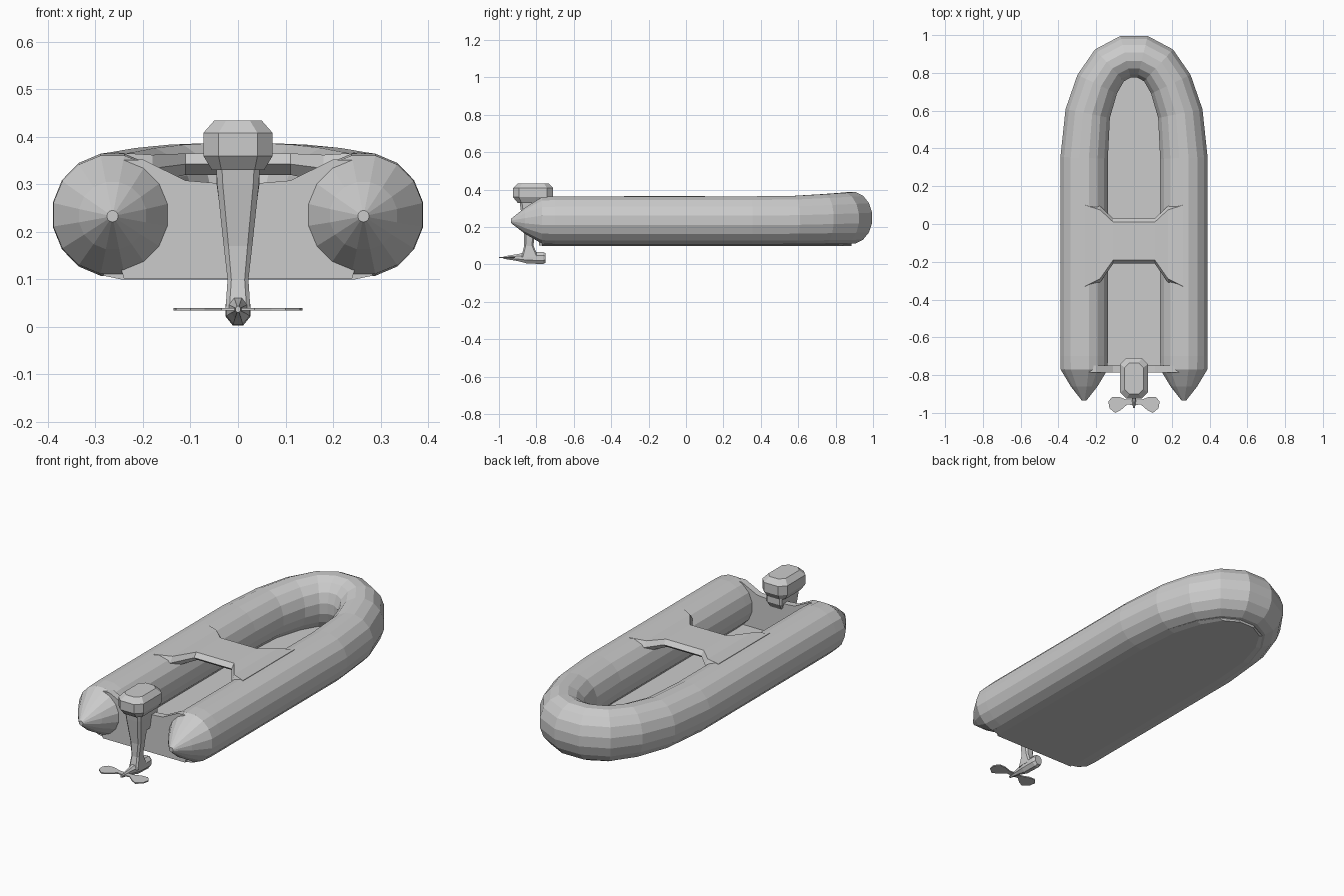
import bpy, bmesh, math
from mathutils import Vector

cube = bpy.data.objects.get("Cube")
if cube:
    bpy.data.objects.remove(cube, do_unlink=True)


def loft(name, rings):
    """Skin a list of equal-length point rings and cap both ends."""
    bm = bmesh.new()
    rows = [[bm.verts.new(p) for p in ring] for ring in rings]
    n = len(rows[0])
    for a, b in zip(rows, rows[1:]):
        for i in range(n):
            j = (i + 1) % n
            bm.faces.new((a[i], a[j], b[j], b[i]))
    bm.faces.new(rows[0][::-1])
    bm.faces.new(rows[-1])
    bmesh.ops.recalc_face_normals(bm, faces=bm.faces)
    mesh = bpy.data.meshes.new(name)
    bm.to_mesh(mesh)
    bm.free()
    obj = bpy.data.objects.new(name, mesh)
    bpy.context.collection.objects.link(obj)
    return obj


def mirrored(half):
    """Complete a half outline with its mirror image across x = 0."""
    return half + [(-p[0], *p[1:]) for p in reversed(half)]


def chamfered(hx, y0, y1, z, c):
    """Horizontal rectangle with cut corners."""
    half = [(hx - c, y0), (hx, y0 + c), (hx, y1 - c), (hx - c, y1)]
    return [(x, y, z) for x, y in mirrored(half)]


# Inflated hull: x, y, z, sideways radius, vertical radius along the half path
SIDES = 16
STERN = -0.77
TUBE_X = 0.264
path = mirrored([
    (TUBE_X, -0.935, 0.233, 0.012, 0.012),
    (TUBE_X, -0.86, 0.234, 0.072, 0.072),
    (TUBE_X, STERN, 0.236, 0.127, 0.127),
    (TUBE_X, -0.7, 0.236, 0.128, 0.131),
    (TUBE_X, 0.35, 0.236, 0.128, 0.131),
    (0.245, 0.585, 0.238, 0.122, 0.132),
    (0.195, 0.74, 0.243, 0.118, 0.136),
    (0.13, 0.84, 0.247, 0.116, 0.139),
    (0.045, 0.885, 0.25, 0.116, 0.14),
])
rings = []
for i, (x, y, z, rx, rz) in enumerate(path):
    prev, nxt = path[max(i - 1, 0)], path[min(i + 1, len(path) - 1)]
    t_in = Vector((x - prev[0], y - prev[1])).normalized()
    t_out = Vector((nxt[0] - x, nxt[1] - y)).normalized()
    tan = (t_in + t_out).normalized()
    ring = []
    for k in range(SIDES):
        a = math.tau * (k + 0.5) / SIDES
        off = rx * math.cos(a)
        ring.append((x + tan.y * off, y - tan.x * off,
                     max(z + rz * math.sin(a), 0.105)))
    rings.append(ring)
loft("hull_tube", rings)

# Flat floor panel following the tube centre line
plan = [(p[0], p[1]) for p in path if p[1] >= STERN]
loft("floor", [[(x * s, y, z) for x, y in plan]
               for z, s in ((0.1, 0.93), (0.108, 1.08), (0.13, 1.0))])

# Transom board with a dipped top edge
board = mirrored([(0.24, 0.102), (0.27, 0.2), (0.26, 0.35), (0.2, 0.352),
                  (0.11, 0.308), (0.05, 0.303)])
loft("transom", [[(x, y, z) for x, z in board] for y in (-0.785, -0.75)])

# Cross seat flaring into the tubes
stations = [(0.26, -0.35, 0.12, 0.29, 0.367),
            (0.18, -0.31, 0.095, 0.305, 0.362),
            (0.11, -0.21, 0.03, 0.32, 0.365)]
rings = []
for x, y0, y1, z0, z1 in mirrored(stations):
    mid = (z0 + z1) / 2
    rings.append([(x, y0 + 0.03, z0), (x, y0, mid), (x, y0 + 0.02, z1),
                  (x, y1 - 0.02, z1), (x, y1, mid), (x, y1 - 0.03, z0)])
loft("seat", rings)

# Outboard motor cover
loft("motor_cover", [chamfered(*s) for s in (
    (0.055, -0.9, -0.73, 0.33, 0.02),
    (0.073, -0.925, -0.71, 0.36, 0.032),
    (0.073, -0.925, -0.71, 0.408, 0.032),
    (0.05, -0.9, -0.735, 0.434, 0.025))])

# Tapered motor leg
loft("motor_leg", [chamfered(*s) for s in (
    (0.026, -0.88, -0.79, 0.04, 0.008),
    (0.022, -0.865, -0.815, 0.1, 0.008),
    (0.03, -0.865, -0.81, 0.17, 0.01),
    (0.044, -0.885, -0.795, 0.3, 0.012),
    (0.046, -0.89, -0.78, 0.34, 0.012))])

# Clamp hooking the motor over the transom
loft("motor_clamp", [chamfered(*s) for s in (
    (0.035, -0.83, -0.775, 0.23, 0.008),
    (0.045, -0.84, -0.73, 0.3, 0.008),
    (0.045, -0.84, -0.73, 0.335, 0.008))])

# Gear housing tapering back to the propeller shaft
rings = []
for y, r, z in ((-0.75, 0.027, 0.035), (-0.765, 0.035, 0.035),
                (-0.85, 0.033, 0.036), (-0.9, 0.02, 0.037),
                (-0.975, 0.007, 0.037)):
    rings.append([(0.8 * r * math.cos(a), y, z + r * math.sin(a))
                  for a in (math.tau * (k + 0.5) / 8 for k in range(8))])
loft("gear_housing", rings)

# Pair of flat propeller blades
blade = [(0, -0.93), (0.04, -0.93), (0.08, -0.915), (0.115, -0.915),
         (0.136, -0.94), (0.13, -0.975), (0.1, -1.0), (0.07, -0.985),
         (0.035, -0.955), (0, -0.96)]
for side, label in ((1, "left"), (-1, "right")):
    loft(f"propeller_blade_{label}",
         [[(side * x, y, z) for x, y in blade] for z in (0.034, 0.04)])
